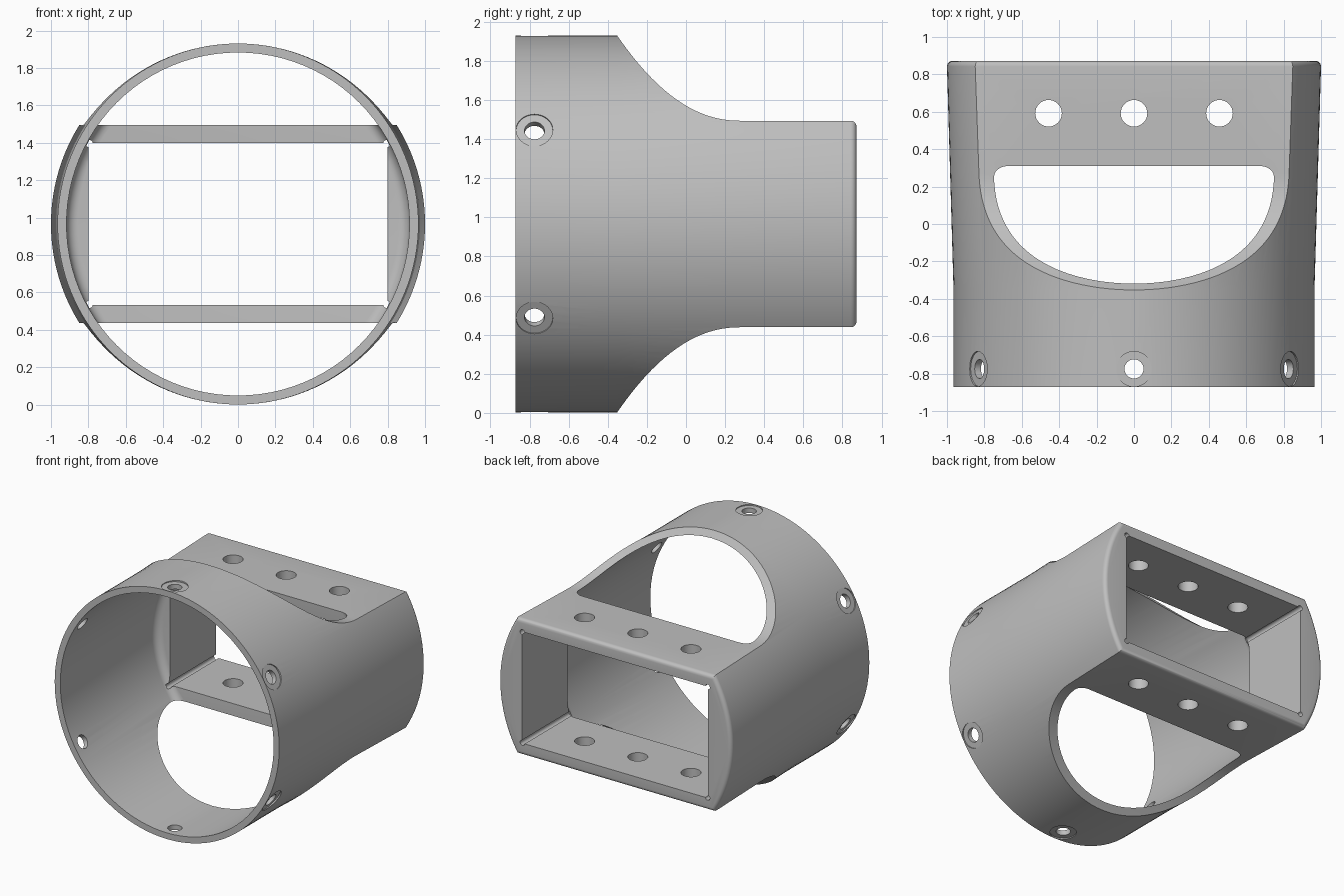
import bpy
import bmesh
from math import sin, cos, pi, radians
from mathutils import Matrix, Vector

cube = bpy.data.objects.get("Cube")
if cube:
    bpy.data.objects.remove(cube, do_unlink=True)

MID = 0.966     # height of the tube axis
BACK = 0.872    # half length
PLATE = 0.528   # half height over the flat plates
ROUND = 0.03    # rounding of the back rim

grey = bpy.data.materials.new("plain_grey")
grey.use_nodes = True
grey.diffuse_color = (0.52, 0.52, 0.52, 1)
grey.node_tree.nodes["Principled BSDF"].inputs["Base Color"].default_value = grey.diffuse_color


def finish(bm, name, matrix):
    bmesh.ops.transform(bm, matrix=matrix, verts=bm.verts)
    bmesh.ops.recalc_face_normals(bm, faces=bm.faces)
    mesh = bpy.data.meshes.new(name)
    bm.to_mesh(mesh)
    bm.free()
    mesh.materials.append(grey)
    obj = bpy.data.objects.new(name, mesh)
    bpy.context.collection.objects.link(obj)
    return obj


def loft(name, rings, matrix):
    """Skin a list of closed rings and cap both ends."""
    bm = bmesh.new()
    loops = [[bm.verts.new(p) for p in ring] for ring in rings]
    n = len(loops[0])
    for a, b in zip(loops, loops[1:]):
        for i in range(n):
            j = (i + 1) % n
            bm.faces.new((a[i], a[j], b[j], b[i]))
    bm.faces.new(loops[0])
    bm.faces.new(loops[-1])
    return finish(bm, name, matrix)


def lathe(name, profile, matrix, sides=96):
    """Turn (radius, height) points around the local z axis."""
    angles = [2 * pi * i / sides for i in range(sides)]
    return loft(name, [[Vector((r * cos(a), r * sin(a), h)) for a in angles]
                       for r, h in profile], matrix)


def fillet(r, h, size, steps=6):
    """Quarter round ending a (radius, height) profile at corner r, h."""
    return [(r - size + size * cos(t), h - size + size * sin(t))
            for t in (pi / 2 * i / steps for i in range(steps + 1))]


def boolean(target, tool, operation):
    mod = target.modifiers.new(operation.lower(), 'BOOLEAN')
    mod.operation = operation
    mod.solver = 'EXACT'
    mod.object = tool
    bpy.context.view_layer.objects.active = target
    bpy.ops.object.modifier_apply(modifier=mod.name)
    bpy.data.objects.remove(tool, do_unlink=True)


centre = Matrix.Translation((0, 0, MID))
along_y = centre @ Matrix.Rotation(-pi / 2, 4, 'X')

# Round outer body, widening a little to the back with a rounded rim
body = lathe("tube_adapter", [(0.965, -BACK), (0.965, -0.35)] + fillet(1.0, BACK, ROUND),
             along_y, 128)

# Side silhouette: full tube in front, sweeping down to the flat plates
sweep = []
for i in range(25):
    y = -0.5 + 0.775 * i / 24
    sweep.append((y, PLATE + 0.437 * ((0.275 - y) / 0.628) ** 2.1 if i < 24 else PLATE))
upper = [(-1, sweep[0][1])] + sweep + [(y, h) for h, y in reversed(fillet(PLATE, BACK, ROUND))][::-1]
outline = upper + [(y, -h) for y, h in reversed(upper)]
silhouette = loft("silhouette", [[Vector((x, y, h)) for y, h in outline] for x in (-1.2, 1.2)],
                  centre)
boolean(body, silhouette, 'INTERSECT')

# Round bore from the front, ending in a fillet against the plates
boolean(body, lathe("bore", [(0.917, -1)] + fillet(0.917, 0.31, 0.06), along_y), 'DIFFERENCE')

# Rectangular socket through the back
socket = [(0.8, 0.433), (-0.8, 0.433), (-0.8, -0.433), (0.8, -0.433)]
boolean(body, loft("socket", [[Vector((x, y, z)) for x, z in socket] for y in (0.1, 1)], centre),
        'DIFFERENCE')

# Small relief holes along the socket corners
for x, z in socket:
    place = Matrix.Translation((x * 0.995, 0, z * 0.993)) @ along_y
    boolean(body, lathe("corner_relief", [(0.02, 0.27), (0.02, 1)], place, 16), 'DIFFERENCE')

# Three holes through both plates
for x in (-0.457, 0, 0.457):
    place = Matrix.Translation((x, 0.592, MID))
    boolean(body, lathe("plate_hole", [(0.071, -1), (0.071, 1)], place, 32), 'DIFFERENCE')

# Six radial screw holes with shallow flat seats around the front
for i in range(6):
    place = Matrix.Translation((0, -0.775, MID)) @ Matrix.Rotation(i * pi / 3, 4, 'Y')
    profile = [(0.051, 0.7), (0.051, 0.954), (0.094, 0.954), (0.094, 1.2)]
    boolean(body, lathe("screw_hole", profile, place, 32), 'DIFFERENCE')

# Smooth curved walls, keep crisp edges
bpy.ops.object.select_all(action='DESELECT')
body.select_set(True)
bpy.context.view_layer.objects.active = body
bpy.ops.object.shade_smooth_by_angle(angle=radians(30))
